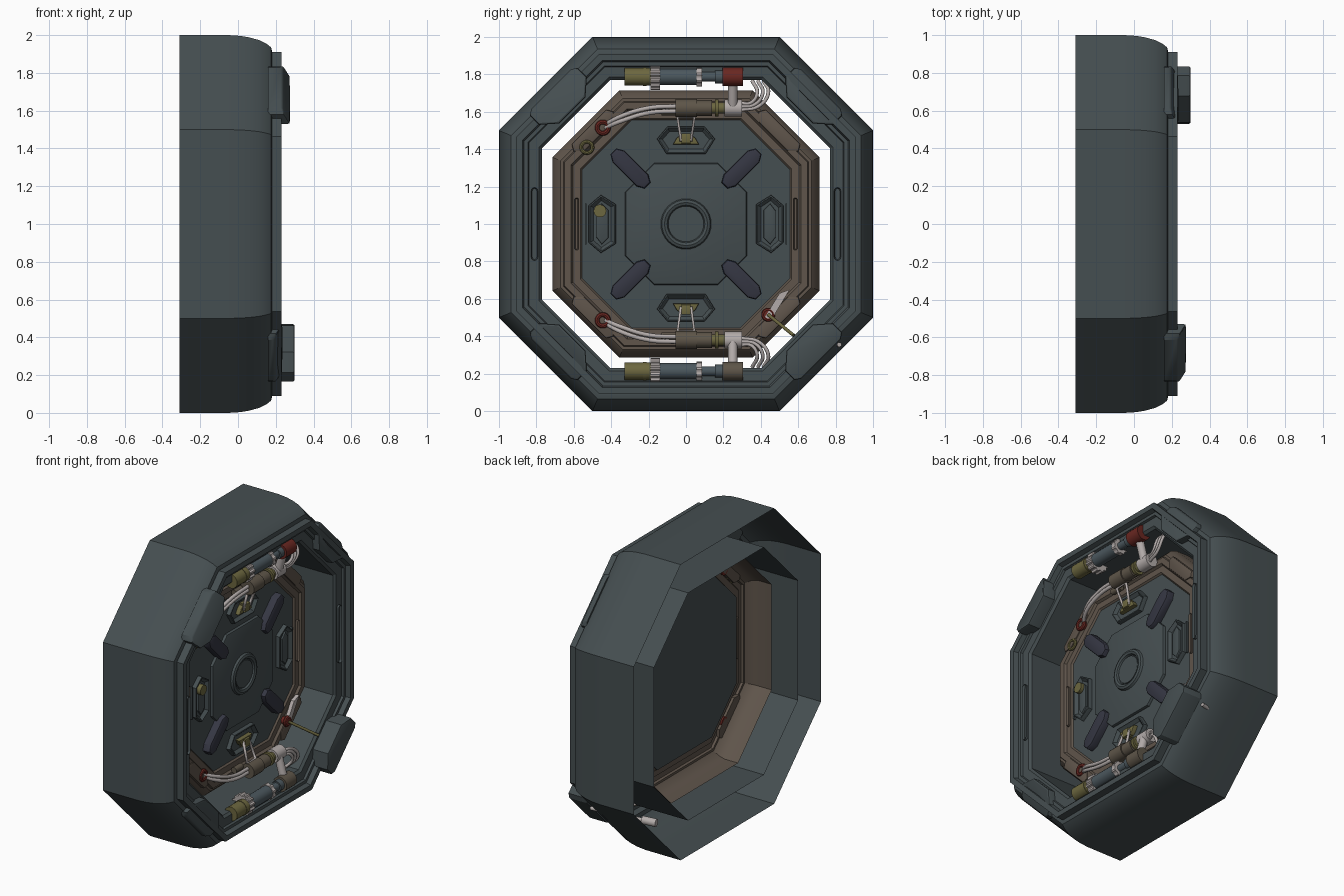
import bpy, bmesh, math
from mathutils import Vector

if "Cube" in bpy.data.objects:
    bpy.data.objects.remove(bpy.data.objects["Cube"])

MATS = {}
COLS = dict(hull=(.06, .077, .082), brown=(.115, .09, .07), pad=(.035, .037, .055),
            olive=(.15, .135, .05), red=(.14, .02, .015), white=(.45, .41, .4),
            steel=(.07, .095, .11), khaki=(.11, .09, .065))


def mat(key):
    if key not in MATS:
        MATS[key] = bpy.data.materials.new(key)
        MATS[key].diffuse_color = (*COLS[key], 1)
    return MATS[key]


def finish(name, bm, m):
    bmesh.ops.recalc_face_normals(bm, faces=bm.faces)
    me = bpy.data.meshes.new(name)
    bm.to_mesh(me)
    bm.free()
    ob = bpy.data.objects.new(name, me)
    me.materials.append(mat(m))
    bpy.context.collection.objects.link(ob)
    return ob


# All helpers take (x, y, w) with w measured from the centre height z = 1
def octagon(h, df=0.0):
    f = .0858 + .414 * h + df
    return [(f, h), (-f, h), (-h, f), (-h, -f), (-f, -h), (f, -h), (h, -f), (h, f)]


def loft(name, profile, m, df=0.0):
    bm = bmesh.new()
    rows = [[bm.verts.new((x, y, 1 + w)) for y, w in octagon(h, df)] for x, h in profile]
    for a, b in zip(rows, rows[1:]):
        for i in range(8):
            j = (i + 1) % 8
            bm.faces.new((a[i], a[j], b[j], b[i]))
    return finish(name, bm, m)


def prism(name, pts, x0, x1, m, chamfer=0.0, inset=0.0, depth=0.0):
    bm = bmesh.new()
    lo = [bm.verts.new((x0, y, 1 + w)) for y, w in pts]
    hi = [bm.verts.new((x1, y, 1 + w)) for y, w in pts]
    n = len(pts)
    for i in range(n):
        j = (i + 1) % n
        bm.faces.new((lo[i], lo[j], hi[j], hi[i]))
    bm.faces.new(lo[::-1])
    top = bm.faces.new(hi)
    bmesh.ops.recalc_face_normals(bm, faces=bm.faces)
    if chamfer:
        bmesh.ops.bevel(bm, geom=list(top.edges), offset=chamfer, segments=2, affect='EDGES', profile=.5)
    if inset:
        top = max(bm.faces, key=lambda f: (round(f.calc_center_median().x, 4), f.calc_area()))
        bmesh.ops.inset_region(bm, faces=[top], thickness=inset)
        for v in top.verts:
            v.co.x -= depth
    return finish(name, bm, m)


def cyl(name, p0, p1, r, m, teeth=0):
    a, b = Vector(p0) + Vector((0, 0, 1)), Vector(p1) + Vector((0, 0, 1))
    bm = bmesh.new()
    n = teeth * 4 if teeth else 20
    bmesh.ops.create_cone(bm, cap_ends=True, segments=n, radius1=r, radius2=r, depth=(b - a).length)
    if teeth:
        for v in bm.verts:
            k = round(math.atan2(v.co.y, v.co.x) / (2 * math.pi) * n) % 4
            if k < 2:
                v.co.x, v.co.y = v.co.x * .87, v.co.y * .87
    bmesh.ops.transform(bm, verts=bm.verts, matrix=(b - a).to_track_quat('Z', 'Y').to_matrix().to_4x4())
    bmesh.ops.translate(bm, verts=bm.verts, vec=(a + b) / 2)
    return finish(name, bm, m)


def cable(name, pts, r, m, smooth=True, cyclic=False):
    cu = bpy.data.curves.new(name, 'CURVE')
    cu.dimensions, cu.bevel_depth, cu.bevel_resolution, cu.resolution_u = '3D', r, 2, 8
    cu.use_fill_caps = True
    if smooth:
        sp = cu.splines.new('BEZIER')
        sp.bezier_points.add(len(pts) - 1)
        for bp, (x, y, w) in zip(sp.bezier_points, pts):
            bp.co = (x, y, 1 + w)
            bp.handle_left_type = bp.handle_right_type = 'AUTO'
    else:
        sp = cu.splines.new('POLY')
        sp.points.add(len(pts) - 1)
        for p, (x, y, w) in zip(sp.points, pts):
            p.co = (x, y, 1 + w, 1)
    sp.use_cyclic_u = cyclic
    cu.materials.append(mat(m))
    bpy.context.collection.objects.link(bpy.data.objects.new(name, cu))


def torus(name, x, y, w, R, r, m):
    bpy.ops.mesh.primitive_torus_add(major_radius=R, minor_radius=r, major_segments=32, minor_segments=8,
                                     location=(x, y, 1 + w), rotation=(0, math.pi / 2, 0))
    bpy.context.object.name = name
    bpy.context.object.data.materials.append(mat(m))


def place(pts, ang):
    """Rotate an outline of (tangent, radial) points so that radial points along ang."""
    c, s = math.cos(ang), math.sin(ang)
    return [(r * c - t * s, r * s + t * c) for t, r in pts]


def capsule(length, width, n=6):
    r, h = width / 2, length / 2 - width / 2
    arc = [(i * math.pi / n) for i in range(n + 1)]
    return ([(h + r * math.sin(a), r * math.cos(a)) for a in arc] +
            [(-h - r * math.sin(a), -r * math.cos(a)) for a in arc])


# Outer shell: one sheet, hollow and open at the back
loft("outer_frame", [(-.31, 1), (-.05, 1), (.01, .996), (.06, .988), (.11, .974), (.15, .955), (.175, .935),
                     (.18, .915), (.18, .91), (.23, .91), (.23, .875), (.20, .865), (.20, .845), (.185, .84),
                     (.185, .785), (.17, .77), (-.3, .77)], "hull")
# Hatch rim and panel, also open at the back
loft("hatch_rim", [(-.14, .715), (-.04, .715), (0, .70), (.03, .67), (.03, .655), (.045, .65), (.045, .615),
                   (.03, .605), (.03, .565), (.012, .55)], "brown", -.025)
prism("hatch_panel", octagon(.555, -.025), .01, .02, "hull")
prism("hatch_boss", octagon(.325, -.05), .02, .04, "hull", .01)
torus("hub_ring", .04, 0, 0, .115, .02, "hull")
cyl("hub_disc", (.02, 0, 0), (.048, 0, 0), .09, "hull")

# Diagonal corner clamps: tallest at low right, next at high left, the other two flush
for k, top in enumerate((.235, .275, .235, .30)):
    a = math.pi / 4 + k * math.pi / 2
    out = [(-.18, .93), (-.1, .86), (.1, .86), (.18, .93), (.18, 1.0), (.15, 1.02), (-.15, 1.02), (-.18, 1.0)]
    ob = prism("corner_clamp", place(out, a), .16, top, "hull", .01)
    for v in ob.data.vertices:
        r = v.co.y * math.cos(a) + (v.co.z - 1) * math.sin(a)
        if v.co.x > .17 and k != 3:
            v.co.x -= max(0, r - .93) * .45
    rim = [(-.15, .70), (-.11, .66), (.11, .66), (.15, .70), (.13, .735), (-.13, .735)]
    prism("rim_plate", place(rim, a), .02, .052, "brown", .008)
    # Dark grip pads
    prism("grip_pad", place([(t, r + .42) for r, t in capsule(.27, .09, 3)][::1], a), .02, .072, "pad", .015)

# Side slots and hexagonal latch pockets
for s in (1, -1):
    prism("frame_slot", [(s * .81 + y, z) for z, y in capsule(.39, .036)], .17, .2, "hull", 0, .008, .02)
    prism("rim_slot", [(s * .585 + y, z) for z, y in capsule(.28, .022)], .02, .045, "brown", 0, .005, .012)
    prism("panel_slot", [(s * .535 + y, z) for z, y in capsule(.22, .012)], .012, .034, "hull")
for k in range(4):
    a = k * math.pi / 2
    hexa = [(-.155, .455), (-.105, .375), (.105, .375), (.155, .455), (.10, .52), (-.10, .52)]
    prism("latch_pocket", place(hexa, a), .012, .05, "hull", .008, .02, .02)
    if k % 2 == 0:
        prism("latch_plate", place([(t * .7, .447 + (r - .447) * .45) for t, r in hexa], a), .012, .042, "hull", .006)

# Pipework, mirrored above and below
for s in (1, -1):
    def Y(x, w, y0, y1, r, m, name, **kw):
        cyl(name, (x, y0, s * w), (x, y1, s * w), r, m, **kw)
    X, W = .178, .787
    Y(X, W, -.33, -.19, .047, "olive", "tank_cap")
    Y(X, W, -.23, -.21, .05, "olive", "tank_band")
    Y(X - .02, W, -.19, -.14, .071, "white", "gear_collar", teeth=12)
    Y(X, W, -.14, .06, .044, "steel", "tank_body")
    Y(X, W, .055, .085, .052, "white", "tank_collar", teeth=8)
    Y(X, W, .085, .2, .026, "steel", "tank_rod")
    Y(X, W, .155, .205, .035, "steel", "tank_nut")
    Y(X, W, .195, .305, .05, "red" if s > 0 else "khaki", "end_valve")
    cyl("tee_stem", (.12, .25, s * .60), (.165, .25, s * .76), .026, "white")
    Y(.11, .62, .205, .30, .045, "white", "tee_body")
    Y(.11, .62, .14, .205, .03, "olive", "coupling")
    Y(.11, .62, .155, .175, .045, "olive", "coupling_nut")
    Y(.11, .62, -.055, .06, .049, "khaki", "connector")
    Y(.11, .62, .05, .14, .042, "khaki", "connector_tail")
    Y(.06, .60, -.13, -.05, .02, "khaki", "cable_clip")
    for d in (0, .026):
        cable("feed_cable", [(.11, -.04, s * (.63 - d)), (.11, -.2, s * (.62 - d)), (.09, -.35, s * (.575 - d)),
                             (.03, -.45, s * (.52 - d / 2))], .012, "white")
    torus("cable_socket", .05, -.445, s * .515, .03, .013, "red")
    cyl("socket_base", (.02, -.445, s * .515), (.05, -.445, s * .515), .035, "red")
    for i in range(3):
        d = i * .03
        cable("loop_cable", [(.12, .29, s * (.645 - d * .6)), (.14, .35 + d * .7, s * (.65 - d * .3)),
                             (.14, .38 + d, s * .70), (.09, .355 + d, s * .765)], .01, "white")
    cable("latch_link", [(.10, -.045, s * .575), (.10, .045, s * .575), (.06, .028, s * .45), (.06, -.028, s * .45)],
          .01, "white", False, True)
    prism("latch_tab", [(-.07, s * .425), (.07, s * .425), (.05, s * .46), (.03, s * .475), (-.03, s * .475),
                        (-.05, s * .46)], .02, .06, "olive", .006)
    prism("latch_hook", [(-.025, s * .43), (.025, s * .43), (.025, s * .485), (-.025, s * .485)],
          .03, .075, "olive", .006)

# Small fittings
torus("rim_eyelet", .05, -.53, .41, .03, .01, "olive")
cyl("pocket_knob", (.02, -.46, .07), (.065, -.46, .07), .034, "olive")
prism("white_flag", [(.42, -.50), (.455, -.515), (.555, -.35), (.50, -.37)], .045, .07, "white")
torus("lever_socket", .06, .44, -.485, .025, .012, "red")
cyl("lever_base", (.03, .44, -.485), (.07, .44, -.485), .025, "red")
cyl("lever_rod", (.07, .44, -.485), (.2, .575, -.595), .009, "olive")
cyl("drain_pipe", (.14, .82, -.645), (-.2, .75, -.66), .012, "white")
cyl("drain_nozzle", (-.2, .75, -.66), (-.29, .73, -.665), .026, "white")

# Smooth curved faces, keep creases
bpy.ops.object.select_all(action='DESELECT')
for ob in bpy.data.objects:
    if ob.type == 'MESH':
        ob.select_set(True)
        bpy.context.view_layer.objects.active = ob
bpy.ops.object.shade_smooth_by_angle(angle=math.radians(30))

for m in bpy.data.materials:
    if m.users and not m.is_grease_pencil:
        m.use_nodes = True
        m.node_tree.nodes["Principled BSDF"].inputs["Base Color"].default_value = m.diffuse_color
